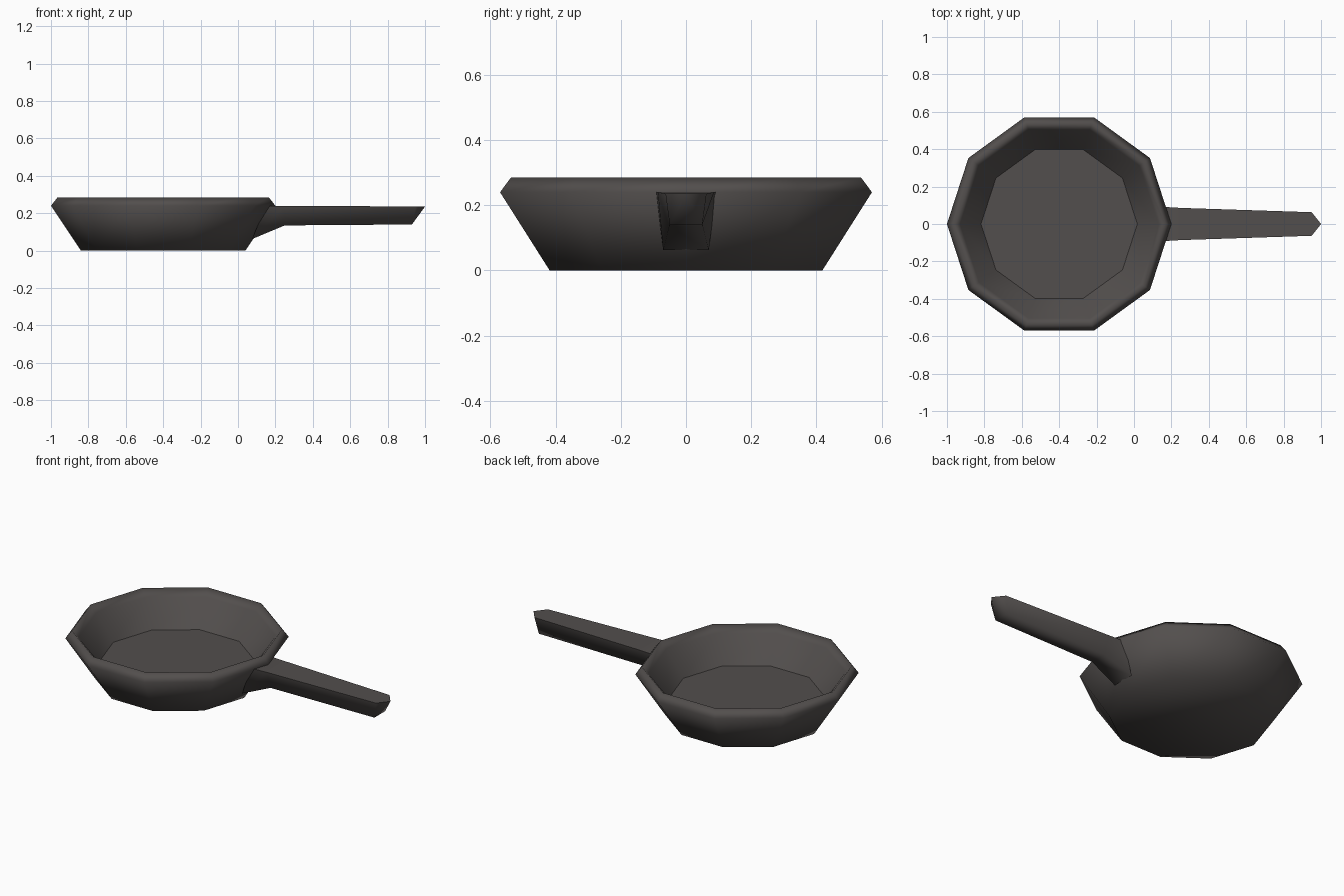
import bpy, bmesh, math

if "Cube" in bpy.data.objects:
    bpy.data.objects.remove(bpy.data.objects["Cube"])

iron = bpy.data.materials.new("dark iron")
iron.diffuse_color = (0.085, 0.077, 0.074, 1)
iron.use_nodes = True
iron.node_tree.nodes["Principled BSDF"].inputs["Base Color"].default_value = iron.diffuse_color


def finish(bm, name):
    bmesh.ops.recalc_face_normals(bm, faces=bm.faces)
    for f in bm.faces:
        f.smooth = True
    me = bpy.data.meshes.new(name)
    bm.to_mesh(me)
    bm.free()
    me.materials.append(iron)
    ob = bpy.data.objects.new(name, me)
    bpy.context.collection.objects.link(ob)
    return ob


# pan bowl: ten-sided rings from the base, over the rim, to the inner floor
N, CX = 10, -0.4
profile = [(0.44, 0), (0.6, 0.24), (0.565, 0.285), (0.53, 0.245), (0.418, 0.10)]
bm = bmesh.new()
rings = [[bm.verts.new((CX + r * math.cos(2 * math.pi * i / N),
                        r * math.sin(2 * math.pi * i / N), z))
          for i in range(N)] for r, z in profile]
for a, b in zip(rings, rings[1:]):
    for i in range(N):
        j = (i + 1) % N
        bm.faces.new((a[i], a[j], b[j], b[i]))
bm.faces.new(rings[0])
floor = bm.faces.new(rings[-1])
for e in floor.edges:
    e.smooth = False
finish(bm, "pan_bowl")

# handle: tapering sections (top x, half width, z, bottom x, half width, z)
sections = [(0.15, 0.092, 0.24, 0.075, 0.07, 0.062),
            (0.25, 0.086, 0.24, 0.25, 0.052, 0.135),
            (0.95, 0.063, 0.236, 0.93, 0.05, 0.14)]
bm = bmesh.new()
loops = [[bm.verts.new(p) for p in ((tx, -tw, tz), (tx, tw, tz),
                                    (bx, bw, bz), (bx, -bw, bz))]
         for tx, tw, tz, bx, bw, bz in sections]
for a, b in zip(loops, loops[1:]):
    for i in range(4):
        j = (i + 1) % 4
        bm.faces.new((a[i], a[j], b[j], b[i]))
bm.faces.new(loops[0])
# pointed, undercut end
tip = bm.verts.new((1.0, 0, 0.236))
end = loops[-1]
for i in range(4):
    bm.faces.new((end[i], end[(i + 1) % 4], tip))
handle = finish(bm, "handle")
bpy.context.view_layer.objects.active = handle
handle.select_set(True)
bpy.ops.object.shade_smooth_by_angle(angle=math.radians(100))
